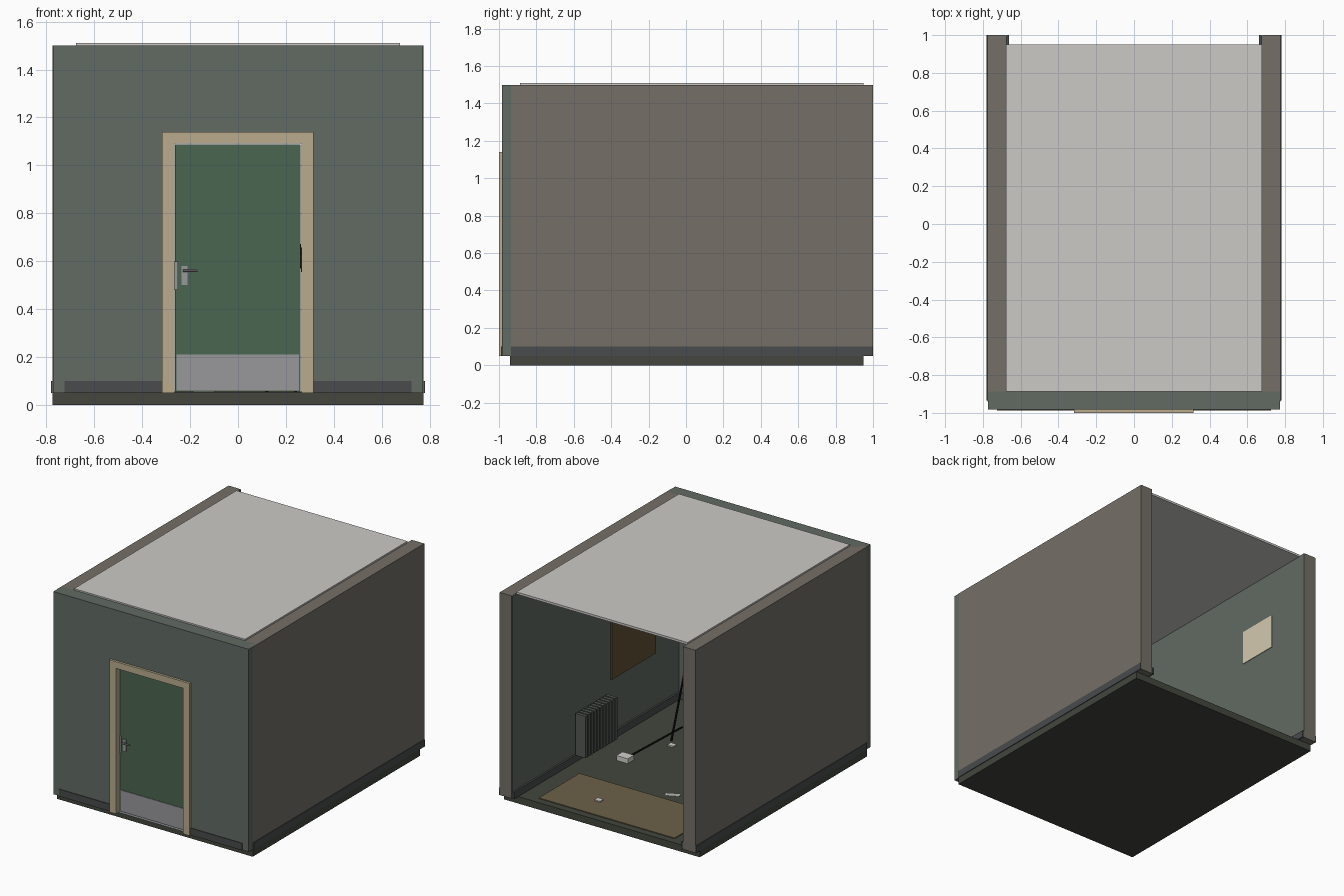
import bpy, bmesh, math
from mathutils import Vector

if "Cube" in bpy.data.objects:
    bpy.data.objects.remove(bpy.data.objects["Cube"])

mats = {}


def mat(hexcol):
    if hexcol not in mats:
        m = bpy.data.materials.new("paint_" + hexcol)
        rgb = [(int(hexcol[i:i + 2], 16) / 255) ** 2.2 for i in (0, 2, 4)]
        m.diffuse_color = (*rgb, 1)
        m.use_nodes = True
        m.node_tree.nodes["Principled BSDF"].inputs["Base Color"].default_value = m.diffuse_color
        mats[hexcol] = m
    return mats[hexcol]


def boxes(name, colour, *spans):
    """One object from boxes given as (x0, x1, y0, y1, z0, z1)."""
    bm = bmesh.new()
    for x0, x1, y0, y1, z0, z1 in spans:
        vs = bmesh.ops.create_cube(bm, size=1)["verts"]
        for v in vs:
            v.co = Vector((x1 if v.co.x > 0 else x0,
                           y1 if v.co.y > 0 else y0,
                           z1 if v.co.z > 0 else z0))
    me = bpy.data.meshes.new(name)
    bm.to_mesh(me)
    bm.free()
    ob = bpy.data.objects.new(name, me)
    bpy.context.collection.objects.link(ob)
    me.materials.append(mat(colour))
    return ob


def rod(name, a, b, r, colour):
    a, b = Vector(a), Vector(b)
    d = b - a
    bpy.ops.mesh.primitive_cylinder_add(vertices=10, radius=r, depth=d.length, location=(a + b) / 2)
    ob = bpy.context.object
    ob.name = name
    ob.rotation_euler = d.to_track_quat("Z", "Y").to_euler()
    ob.data.materials.append(mat(colour))
    bpy.ops.object.shade_smooth_by_angle()
    return ob


GREEN, BROWN, DARK, BASE = "626a63", "746f67", "454840", "4a4c4d"
CREAM, METAL, WHITE = "b8ab8c", "97979a", "d0cfca"

# shell: slab, walls, inner wall paint, ceiling
boxes("floor_slab", DARK, (-.775, .775, -.94, .95, 0, .05))
boxes("front_wall", GREEN,
      (-.773, -.315, -.983, -.887, .05, 1.5),
      (.315, .773, -.983, -.887, .05, 1.5),
      (-.315, .315, -.983, -.887, 1.135, 1.5))
for s, side in ((-1, "left"), (1, "right")):
    def sx(a, b): return (min(s * a, s * b), max(s * a, s * b))
    boxes(side + "_wall", BROWN, (*sx(.68, .775), -.935, 1, .05, 1.5))
    boxes(side + "_wall_paint", GREEN, (*sx(.675, .681), -.888, .998, .05, 1.499))
    boxes(side + "_skirting", BASE,
          (*sx(.774, .78), -.935, 1, .05, .1),
          (*sx(.662, .676), -.888, 1, .05, .1))
    boxes(side + "_front_skirting", BASE,
          (*sx(.315, .725), -.988, -.982, .05, .1),
          (*sx(.315, .67), -.888, -.875, .05, .1))
boxes("ceiling", "cbc9c5", (-.677, .677, -.887, .95, 1.494, 1.51))

# door frame: deep lining plus proud front casing
boxes("door_frame", CREAM,
      (-.318, -.266, -1, -.878, .05, 1.14),
      (.264, .316, -1, -.878, .05, 1.14),
      (-.266, .264, -1, -.878, 1.092, 1.14))
boxes("door_threshold", METAL, (-.266, .264, -.975, -.9, .05, .054))
boxes("door_leaf", "4c6652", (-.262, .26, -.958, -.918, .056, 1.088))
boxes("kick_plate", METAL, (-.256, .254, -.962, -.957, .06, .21))
boxes("strike_plate", METAL, (-.264, -.25, -.965, -.93, .48, .6))
boxes("handle_plates", METAL,
      (-.235, -.21, -.964, -.957, .5, .58),
      (-.235, -.21, -.919, -.912, .5, .58))
for y0, y1 in ((-.958, -.984), (-.918, -.892)):
    rod("handle_stem", (-.222, y0, .56), (-.222, y1, .56), .005, METAL)
    rod("handle_lever", (-.23, y1, .56), (-.17, y1, .56), .005, METAL)

# sectional radiator on the right wall
fins = []
for i in range(11):
    y = -.04 + i * .0335
    fins.append((.58, .66, y - .012, y + .012, .1, .4))
fins += [(.6, .64, -.05, .305, .13, .16), (.6, .64, -.05, .305, .34, .37),
         (.655, .678, .03, .06, .33, .36), (.655, .678, .2, .23, .33, .36)]
boxes("radiator", "525a54", *fins)

# wall hangings
boxes("notice_board", "5e5138", (.664, .676, -.61, -.11, .48, .92))
boxes("wall_notice", "d2c8ae", (-.676, -.67, .36, .66, .91, 1.16))

# floor mat and loose pieces
boxes("floor_mat", "6b604a", (-.54, .535, .44, .9, .05, .056))
boxes("junction_box", WHITE, (.37, .46, .06, .13, .05, .085))
boxes("small_card", WHITE, (.17, .215, .69, .73, .056, .064))
boxes("floor_tag", WHITE, (.27, .315, -.28, -.24, .05, .06))
sheet = boxes("paper_sheet", WHITE, (-.05, .05, -.04, .04, 0, .004))
sheet.location = (-.16, .38, .062)
sheet.rotation_euler = (math.radians(12), 0, math.radians(25))

# cable and thin tripod stand
rod("floor_cable", (.42, .06, .057), (.395, -.52, .057), .006, "1c1c1c")
apex = Vector((.24, -.4, .78))
for k, foot in enumerate(((.34, -.32, .052), (.12, -.3, .052), (.24, -.54, .052))):
    rod("tripod_leg_%d" % (k + 1), foot, apex, .007, "1c1c1c")
rod("tripod_column", (.24, -.4, .45), (.24, -.4, .85), .009, "1c1c1c")
